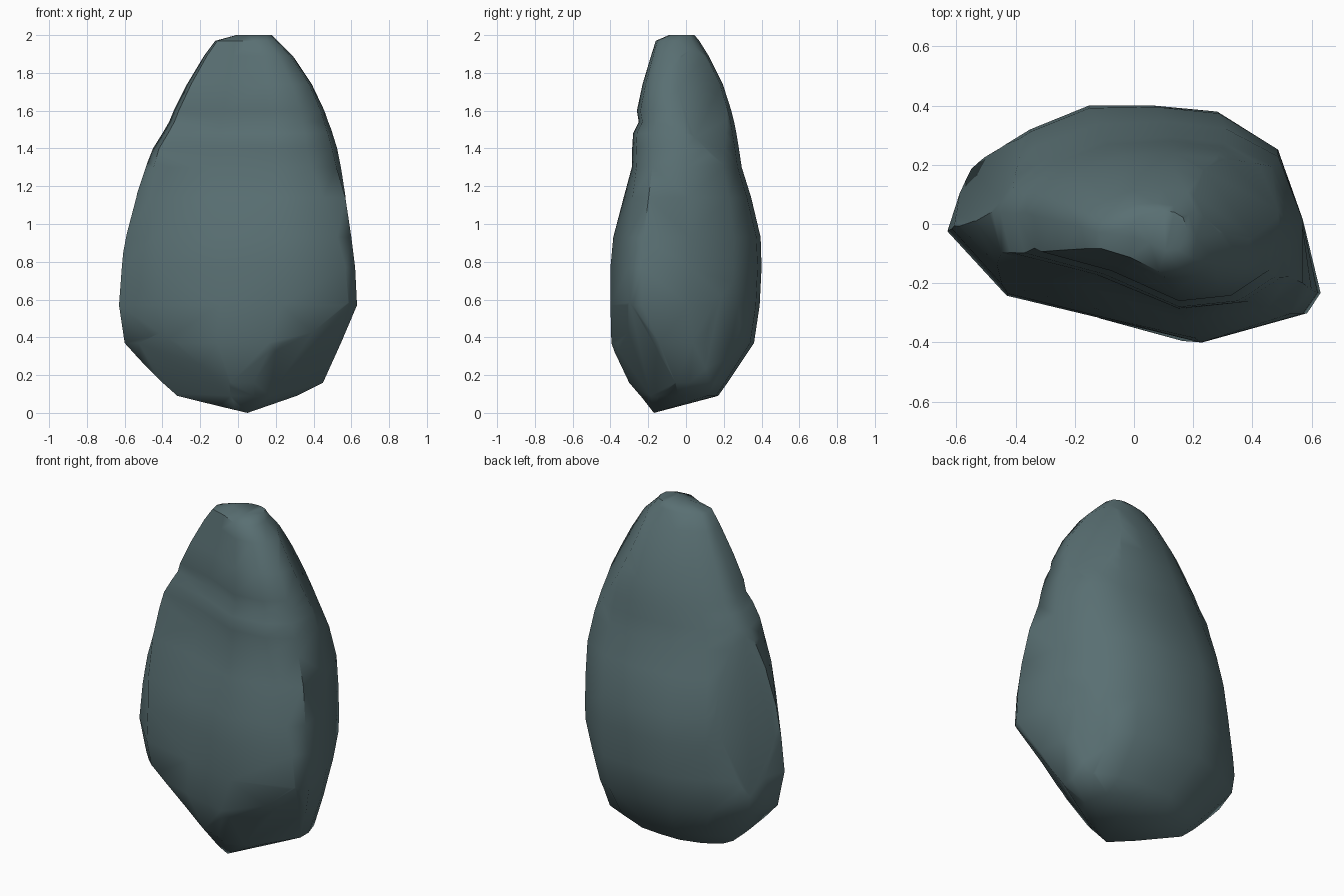
import bpy, bmesh, math
from mathutils import Vector

if "Cube" in bpy.data.objects:
    bpy.data.objects.remove(bpy.data.objects["Cube"])

# Plan outlines (counter-clockwise): underside, wide body and slimmer upper body
BASE = [(-.60, .06), (-.40, -.14), (-.12, -.27), (.12, -.34), (.38, -.18), (.51, .0),
        (.51, .10), (.46, .26), (.28, .34), (.06, .36), (-.16, .36), (-.38, .30), (-.54, .20)]
LOWER = [(-.63, -.02), (-.43, -.24), (-.1, -.32), (.23, -.40), (.585, -.30), (.63, -.23),
         (.57, .02), (.49, .25), (.28, .38), (.06, .40), (-.16, .40), (-.36, .32), (-.56, .20)]
UPPER = [(-.42, .04), (-.39, -.09), (-.12, -.16), (.14, -.27), (.34, -.25), (.465, -.17),
         (.49, .0), (.42, .18), (.28, .25), (.12, .27), (-.08, .26), (-.25, .20), (-.38, .12)]

# Levels: z, min x, max x, min y, max y
LEVELS = [(.09, -.33, .31, -.24, .17), (.16, -.41, .45, -.32, .22),
          (.37, -.60, .545, -.395, .36), (.57, -.63, .63, -.40, .39),
          (.77, -.615, .62, -.40, .40), (.93, -.60, .60, -.385, .395),
          (1.14, -.55, .57, -.33, .345), (1.30, -.49, .545, -.287, .295),
          (1.40, -.45, .525, -.285, .28), (1.48, -.40, .50, -.28, .267),
          (1.54, -.365, .48, -.25, .255), (1.60, -.34, .46, -.26, .24),
          (1.74, -.27, .395, -.23, .195), (1.89, -.18, .29, -.185, .12),
          (1.97, -.12, .21, -.16, .07), (2.0, -.01, .18, -.09, .045)]


def fit(values, lo, hi):
    a, b = min(values), max(values)
    return [lo + (v - a) / (b - a) * (hi - lo) for v in values]


def outline(z):
    if z < .57:
        t, low, high = max(0, (z - .16) / .41), BASE, LOWER
    else:
        t, low, high = min(1, max(0, (z - .65) / .75)), LOWER, UPPER
        t = t * t * (3 - 2 * t)
    return [Vector(a).lerp(Vector(b), t) for a, b in zip(low, high)]


# Loft the stone through the levels
bm = bmesh.new()
rings = []
for z, x0, x1, y0, y1 in LEVELS:
    pts = outline(z)
    xs = fit([p.x for p in pts], x0, x1)
    ys = fit([p.y for p in pts], y0, y1)
    rings.append([bm.verts.new((x, y, z)) for x, y in zip(xs, ys)])

n = len(LOWER)
for low, high in zip(rings, rings[1:]):
    for i in range(n):
        j = (i + 1) % n
        bm.faces.new((low[i], low[j], high[j], high[i]))

# Pointed base and flat top
tip = bm.verts.new((.05, -.17, 0))
for i in range(n):
    bm.faces.new((tip, rings[0][(i + 1) % n], rings[0][i]))
bm.faces.new(rings[-1])
bmesh.ops.triangulate(bm, faces=bm.faces)
bmesh.ops.recalc_face_normals(bm, faces=bm.faces)

# Chipped facets: lower front left, lower front right, upper back right,
# lower back right, back left flank
FACETS = [((.05, -.17, 0), (-.338, -.435, -.404), .012),
          ((.05, -.17, 0), (.376, -.561, -.445), .018),
          ((.164, .114, 1.95), (.82, .57, .47), -.005),
          ((.451, .314, .72), (.82, .57, -.25), 0),
          ((-.357, .248, 1.22), (-.82, .57, .165), 0)]
for point, normal, gap in FACETS:
    normal = Vector(normal).normalized()
    bmesh.ops.bisect_plane(bm, geom=bm.verts[:] + bm.edges[:] + bm.faces[:],
                           plane_co=Vector(point) + normal * gap, plane_no=normal,
                           clear_outer=True)
    bmesh.ops.holes_fill(bm, edges=[e for e in bm.edges if e.is_boundary])
bmesh.ops.remove_doubles(bm, verts=bm.verts, dist=.004)
bmesh.ops.recalc_face_normals(bm, faces=bm.faces)

mesh = bpy.data.meshes.new("boulder")
bm.to_mesh(mesh)
bm.free()
rock = bpy.data.objects.new("boulder", mesh)
bpy.context.collection.objects.link(rock)

# Slate colour and smooth shading with sharp breaks
mat = bpy.data.materials.new("slate")
mat.diffuse_color = (.10, .16, .17, 1)
mat.use_nodes = True
mat.node_tree.nodes["Principled BSDF"].inputs["Base Color"].default_value = mat.diffuse_color
mesh.materials.append(mat)
bpy.context.view_layer.objects.active = rock
rock.select_set(True)
bpy.ops.object.shade_smooth_by_angle(angle=math.radians(50))
